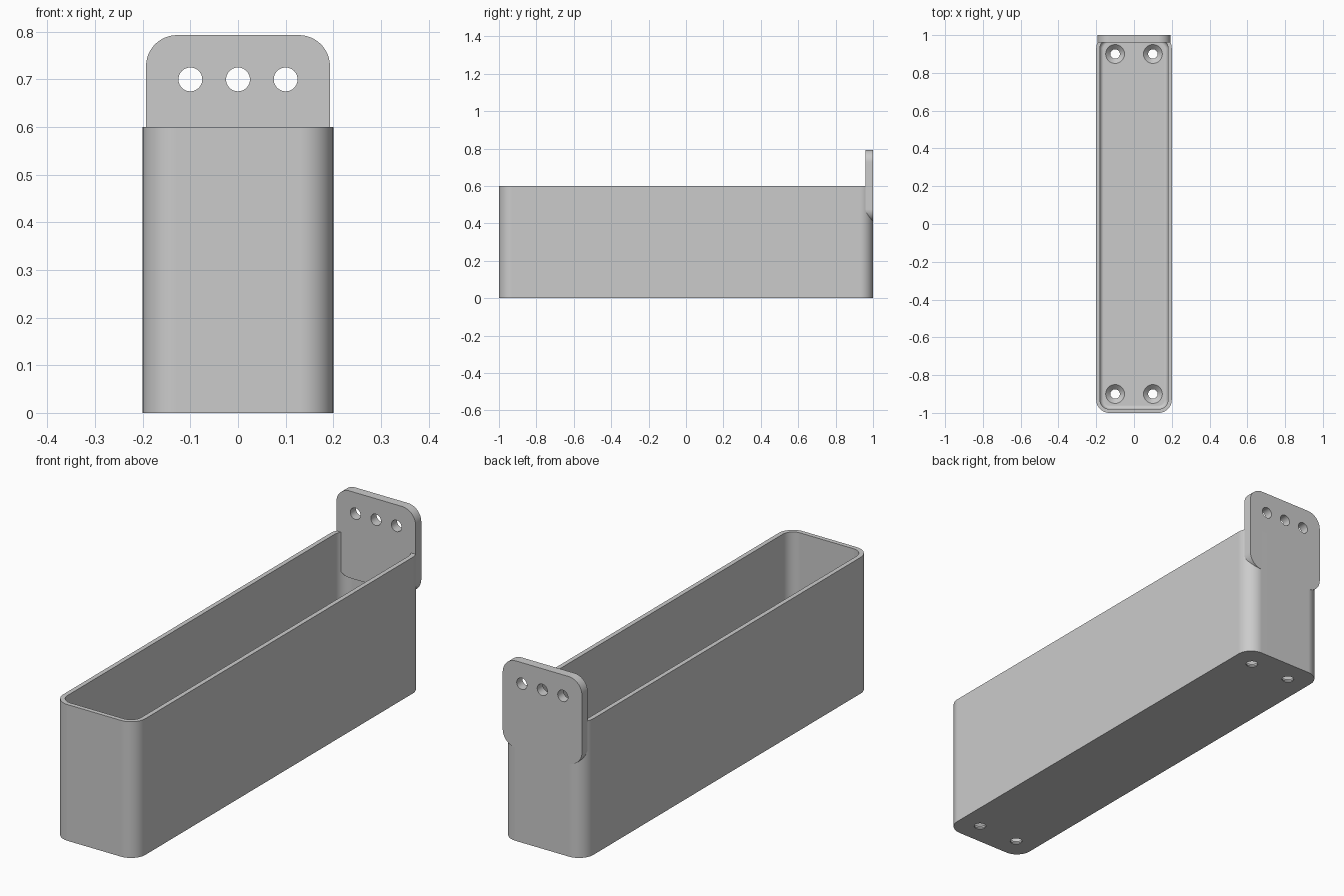
import bpy, bmesh, math

if "Cube" in bpy.data.objects:
    bpy.data.objects.remove(bpy.data.objects["Cube"])

grey = bpy.data.materials.new("plain grey")
grey.use_nodes = True
grey.diffuse_color = (0.6, 0.6, 0.6, 1)
grey.node_tree.nodes["Principled BSDF"].inputs["Base Color"].default_value = (0.6, 0.6, 0.6, 1)


def rounded_rect(hx, hy, r, steps=12):
    """Outline of a rounded rectangle, counter-clockwise."""
    pts = []
    for i, (sx, sy) in enumerate([(1, 1), (-1, 1), (-1, -1), (1, -1)]):
        for k in range(steps + 1):
            a = math.pi / 2 * (i + k / steps)
            pts.append((sx * (hx - r) + r * math.cos(a), sy * (hy - r) + r * math.sin(a)))
    return pts


def skin(name, rings):
    """Closed solid from a stack of (outline, height) rings."""
    bm = bmesh.new()
    loops = [[bm.verts.new((x, y, z)) for x, y in outline] for outline, z in rings]
    for a, b in zip(loops, loops[1:]):
        n = len(a)
        for i in range(n):
            j = (i + 1) % n
            bm.faces.new((a[i], a[j], b[j], b[i]))
    bm.faces.new(loops[0][::-1])
    bm.faces.new(loops[-1])
    bmesh.ops.recalc_face_normals(bm, faces=bm.faces)
    mesh = bpy.data.meshes.new(name)
    bm.to_mesh(mesh)
    bm.free()
    mesh.materials.append(grey)
    obj = bpy.data.objects.new(name, mesh)
    bpy.context.collection.objects.link(obj)
    return obj


def circle(r, cx=0, cy=0, n=40):
    return [(cx + r * math.cos(2 * math.pi * i / n), cy + r * math.sin(2 * math.pi * i / n))
            for i in range(n)]


def activate(obj):
    bpy.ops.object.select_all(action='DESELECT')
    obj.select_set(True)
    bpy.context.view_layer.objects.active = obj


def drill(obj, cutters):
    """Cut every cutter out of the object, then discard it."""
    activate(obj)
    for cutter in cutters:
        cutter.hide_render = True
        mod = obj.modifiers.new("hole", 'BOOLEAN')
        mod.operation, mod.solver, mod.object = 'DIFFERENCE', 'EXACT', cutter
        bpy.ops.object.modifier_apply(modifier=mod.name)
        bpy.data.objects.remove(cutter)


def finish(obj):
    activate(obj)
    bpy.ops.object.shade_smooth_by_angle(angle=math.radians(30))
    obj.modifiers.new("clean shading", 'WEIGHTED_NORMAL').keep_sharp = True


# Open bin: outer wall, rim, inner wall, filleted floor
HX, HY, HEIGHT, WALL, FLOOR, CORNER, FILLET = 0.2, 1.0, 0.6, 0.02, 0.03, 0.07, 0.02
rings = [(rounded_rect(HX, HY, CORNER), 0), (rounded_rect(HX, HY, CORNER), HEIGHT),
         (rounded_rect(HX - WALL, HY - WALL, CORNER - WALL), HEIGHT)]
for k in range(7):
    a = math.pi / 2 * k / 6
    inset = WALL + FILLET * (1 - math.cos(a))
    rings.append((rounded_rect(HX - inset, HY - inset, CORNER - inset),
                  FLOOR + FILLET * (1 - math.sin(a))))
bin_body = skin("bin_body", rings)

# Countersunk screw holes in the floor
drill(bin_body, [skin("screw_cutter", [(circle(0.025, x, y), -0.02), (circle(0.025, x, y), 0.005),
                                       (circle(0.05, x, y), FLOOR), (circle(0.05, x, y), FLOOR + 0.01)])
                 for x in (-0.1, 0.1) for y in (-0.9, 0.9)])
finish(bin_body)

# Hanging plate at the back, with three round holes
BOTTOM, TOP, PLATE = 0.41, 0.793, 0.04
outline = rounded_rect(0.193, (TOP - BOTTOM) / 2, 0.065)
plate = skin("hanging_plate", [(outline, 0), (outline, PLATE)])
hole_y = 0.7 - (TOP + BOTTOM) / 2
drill(plate, [skin("peg_cutter", [(circle(0.025, x, hole_y), -0.02), (circle(0.025, x, hole_y), PLATE + 0.02)])
              for x in (-0.1, 0, 0.1)])
plate.rotation_euler.x = math.pi / 2
plate.location = (0, HY, (TOP + BOTTOM) / 2)
finish(plate)
